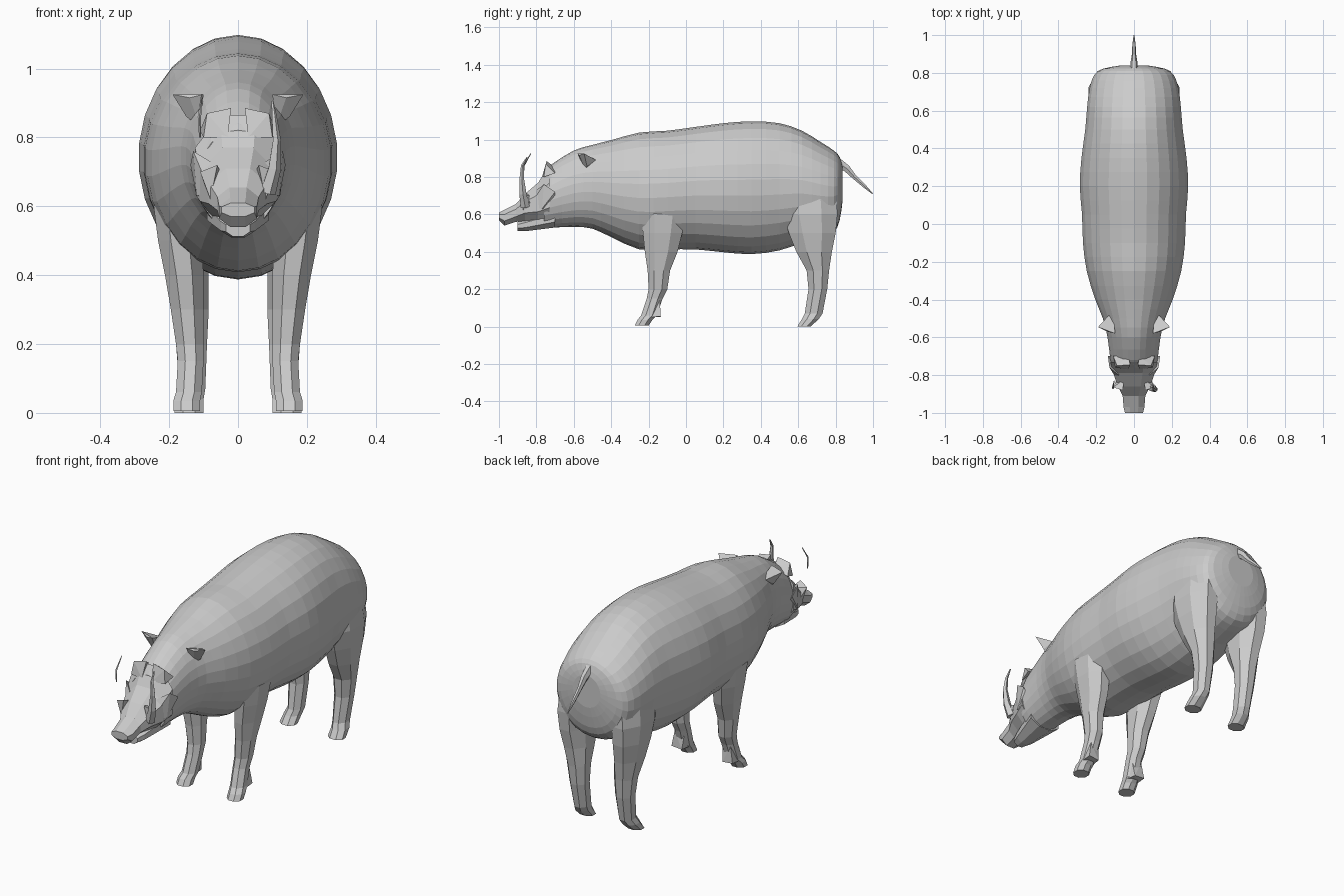
import bpy, bmesh, math
from mathutils import Vector


def finish(name, bm, mirror=False):
    bmesh.ops.recalc_face_normals(bm, faces=bm.faces)
    me = bpy.data.meshes.new(name)
    bm.to_mesh(me)
    bm.free()
    ob = bpy.data.objects.new(name, me)
    bpy.context.collection.objects.link(ob)
    if mirror:
        ob.modifiers.new("mirror", 'MIRROR')
    return ob


def refine(rows):
    # Catmull-Rom midpoints between stations
    out = []
    for i in range(len(rows) - 1):
        a, b = rows[max(i - 1, 0)], rows[i]
        c, d = rows[i + 1], rows[min(i + 2, len(rows) - 1)]
        out += [b, tuple((9 * (q + r) - p - s) / 16 for p, q, r, s in zip(a, b, c, d))]
    return out + [rows[-1]]


def skin(bm, rings):
    sides = len(rings[0])
    for r, s in zip(rings, rings[1:]):
        for k in range(sides):
            n = (k + 1) % sides
            bm.faces.new((r[k], r[n], s[n], s[k]))
    bm.faces.new(rings[0])
    bm.faces.new(rings[-1])


def loft(name, rows, sides, place, mirror=False):
    # row: station, u min, u max, v min, v max
    bm = bmesh.new()
    rings = []
    f = 1 / math.cos(math.pi / sides)
    for t, u0, u1, v0, v1 in rows:
        ring = []
        for k in range(sides):
            a = 2 * math.pi * (k + 0.5) / sides
            u = (u0 + u1) / 2 + math.cos(a) * (u1 - u0) / 2 * f
            v = (v0 + v1) / 2 + math.sin(a) * (v1 - v0) / 2 * f
            ring.append(bm.verts.new(place(t, u, v)))
        rings.append(ring)
    skin(bm, rings)
    return finish(name, bm, mirror)


def hull(name, points, mirror=True):
    bm = bmesh.new()
    vs = [bm.verts.new(p) for p in points]
    bmesh.ops.convex_hull(bm, input=vs)
    return finish(name, bm, mirror)


def tube(name, points, sides=5, flat=1.0):
    # points: x, y, z, radius; bends in the y-z plane
    bm = bmesh.new()
    rings = []
    for i, p in enumerate(points):
        a, b = points[max(i - 1, 0)], points[min(i + 1, len(points) - 1)]
        d = (Vector(b[:3]) - Vector(a[:3])).normalized()
        n = d.cross(Vector((1, 0, 0))).normalized()
        m = n.cross(d)
        angles = [2 * math.pi * k / sides for k in range(sides)]
        rings.append([bm.verts.new(Vector(p[:3]) + p[3] * (
            m * math.cos(g) * flat + n * math.sin(g))) for g in angles])
    skin(bm, rings)
    return finish(name, bm)


def along_y(t, u, v):
    return (u, t, v)


def along_z(t, u, v):
    return (u, v, t)


# barrel body with neck and head: y, half width, bottom, top
body = [(-0.76, 0.115, 0.53, 0.82), (-0.72, 0.125, 0.53, 0.865), (-0.60, 0.14, 0.535, 0.94),
        (-0.50, 0.165, 0.525, 0.97), (-0.40, 0.205, 0.48, 0.995), (-0.25, 0.25, 0.415, 1.035),
        (-0.10, 0.27, 0.415, 1.045), (0.05, 0.275, 0.415, 1.065), (0.20, 0.287, 0.40, 1.085),
        (0.35, 0.278, 0.39, 1.095), (0.50, 0.258, 0.41, 1.085), (0.62, 0.248, 0.45, 1.045),
        (0.72, 0.235, 0.475, 0.985), (0.79, 0.21, 0.505, 0.94), (0.822, 0.165, 0.57, 0.905),
        (0.838, 0.08, 0.68, 0.85)]
loft("body", refine([(y, -w, w, b, t) for y, w, b, t in body]), 26, along_y)

# face and upper snout
face = [(-1.0, 0.048, 0.57, 0.61), (-0.97, 0.055, 0.54, 0.625), (-0.91, 0.06, 0.56, 0.655),
        (-0.86, 0.085, 0.565, 0.71), (-0.79, 0.11, 0.55, 0.77), (-0.73, 0.125, 0.54, 0.865)]
loft("face", [(y, -w, w, b, t) for y, w, b, t in face], 8, along_y)

# lower jaw
jaw = [(-0.90, 0.035, 0.512, 0.56), (-0.86, 0.05, 0.51, 0.575), (-0.70, 0.09, 0.53, 0.63)]
loft("lower_jaw", [(y, -w, w, b, t) for y, w, b, t in jaw], 8, along_y)

# legs: z, x range, y range
front = [(0.70, 0.12, 0.22, -0.22, -0.02), (0.60, 0.11, 0.245, -0.24, 0.0),
         (0.50, 0.105, 0.232, -0.23, -0.02), (0.40, 0.10, 0.212, -0.22, -0.045),
         (0.30, 0.10, 0.195, -0.205, -0.085), (0.20, 0.10, 0.18, -0.20, -0.10),
         (0.15, 0.10, 0.175, -0.21, -0.125), (0.06, 0.105, 0.18, -0.24, -0.155),
         (0.035, 0.11, 0.188, -0.26, -0.18), (0.005, 0.11, 0.188, -0.275, -0.20)]
loft("front_leg", front, 8, along_z, True)
hind = [(0.82, 0.07, 0.19, 0.56, 0.77), (0.70, 0.07, 0.23, 0.51, 0.805),
        (0.60, 0.08, 0.24, 0.52, 0.81), (0.50, 0.085, 0.23, 0.55, 0.80),
        (0.40, 0.085, 0.212, 0.59, 0.78), (0.30, 0.085, 0.193, 0.645, 0.765),
        (0.20, 0.09, 0.18, 0.655, 0.755), (0.07, 0.095, 0.17, 0.635, 0.73),
        (0.04, 0.10, 0.18, 0.62, 0.71), (0.0, 0.10, 0.185, 0.595, 0.665)]
loft("hind_leg", hind, 8, along_z, True)

# front dewclaw
hull("dewclaw", [(0.11, -0.15, 0.15), (0.165, -0.14, 0.14), (0.12, -0.135, 0.05),
                 (0.18, -0.135, 0.055), (0.11, -0.19, 0.05), (0.18, -0.19, 0.05)])

# ears
hull("ear", [(0.10, -0.58, 0.925), (0.11, -0.535, 0.83), (0.11, -0.47, 0.885),
             (0.14, -0.57, 0.915), (0.15, -0.53, 0.86), (0.19, -0.545, 0.925), (0.13, -0.48, 0.89)])

# brow and cheek ridges
hull("brow", [(0.02, -0.745, 0.885), (0.09, -0.75, 0.87), (0.03, -0.70, 0.85),
              (0.11, -0.70, 0.82), (0.03, -0.77, 0.80), (0.10, -0.76, 0.80)])
hull("cheek", [(0.08, -0.80, 0.73), (0.13, -0.76, 0.76), (0.138, -0.70, 0.72),
               (0.12, -0.77, 0.63), (0.08, -0.84, 0.64), (0.08, -0.70, 0.62)])
hull("lip", [(0.06, -0.88, 0.72), (0.11, -0.865, 0.70), (0.08, -0.87, 0.62), (0.05, -0.82, 0.70),
             (0.09, -0.82, 0.64)])

# right tusk stands free, left one is only a sliver
tube("tusk", [(0.085, -0.86, 0.64, 0.025), (0.105, -0.872, 0.71, 0.02),
              (0.112, -0.878, 0.79, 0.013), (0.105, -0.875, 0.86, 0.008), (0.10, -0.85, 0.905, 0.003)], 5)
tube("broken_tusk", [(-0.11, -0.87, 0.80, 0.003), (-0.112, -0.868, 0.86, 0.005),
                     (-0.105, -0.83, 0.925, 0.002)], 4)

# tail
tube("tail", [(0, 0.80, 0.885, 0.03), (0, 0.86, 0.845, 0.022), (0, 0.90, 0.80, 0.014),
              (0, 0.95, 0.755, 0.011), (0, 0.998, 0.71, 0.003)], 6, 0.8)
